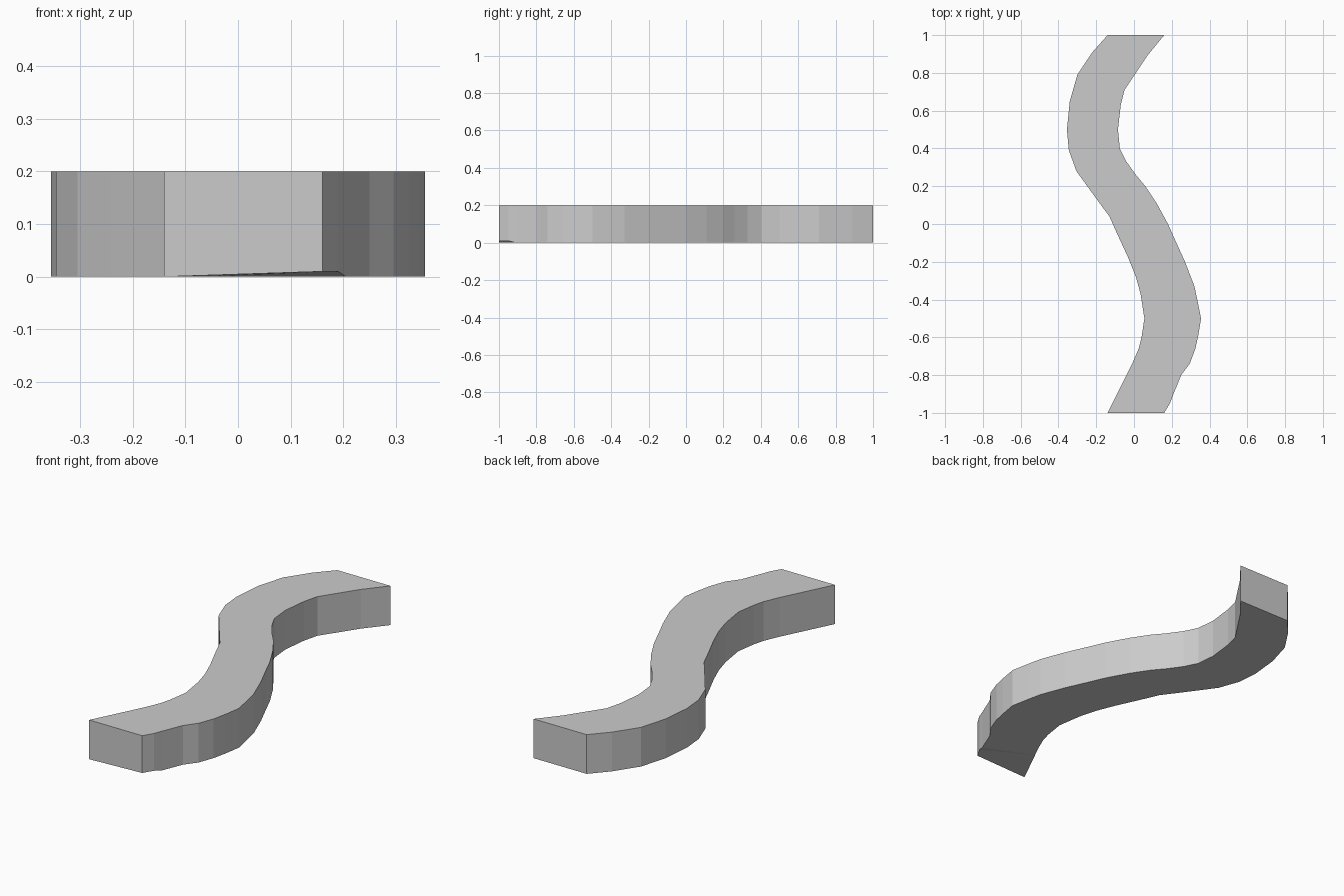
import bpy, bmesh

if "Cube" in bpy.data.objects:
    bpy.data.objects.remove(bpy.data.objects["Cube"])

HEIGHT = 0.2

# Outline of the winding slab: left bank back-to-front, right bank front-to-back
left = [(-.14, 1), (-.22, .91), (-.30, .79), (-.34, .65), (-.355, .5), (-.345, .39),
        (-.305, .28), (-.24, .19), (-.16, .08), (-.13, .04), (-.09, -.05), (-.03, -.18),
        (.01, -.28), (.035, -.37), (.055, -.5), (.04, -.6), (.025, -.66), (-.01, -.74),
        (-.04, -.8), (-.08, -.88), (-.11, -.94), (-.14, -1)]
right = [(.16, -1), (.19, -.95), (.205, -.91), (.25, -.8), (.295, -.74), (.325, -.66),
         (.34, -.59), (.355, -.5), (.335, -.4), (.32, -.33), (.27, -.2), (.22, -.09),
         (.18, 0), (.12, .11), (.06, .2), (.01, .26), (-.04, .33), (-.075, .4),
         (-.085, .5), (-.07, .63), (-.05, .71), (.01, .8), (.07, .89), (.16, 1)]
outline = left + right

# Winding path slab
bm = bmesh.new()
bottom = [bm.verts.new((x, y, 0)) for x, y in outline]
top = [bm.verts.new((x, y, HEIGHT)) for x, y in outline]
base = bm.faces.new(bottom[::-1])
cap = bm.faces.new(top)
n = len(outline)
for i in range(n):
    j = (i + 1) % n
    bm.faces.new((bottom[i], bottom[j], top[j], top[i]))
bmesh.ops.triangulate(bm, faces=[base, cap])

# Slightly lifted underside at the front right corner
for v in bottom[len(left):len(left) + 2]:
    v.co.z = 0.01
bmesh.ops.recalc_face_normals(bm, faces=bm.faces)

mesh = bpy.data.meshes.new("winding_slab")
bm.to_mesh(mesh)
bm.free()
obj = bpy.data.objects.new("winding_slab", mesh)
bpy.context.collection.objects.link(obj)
